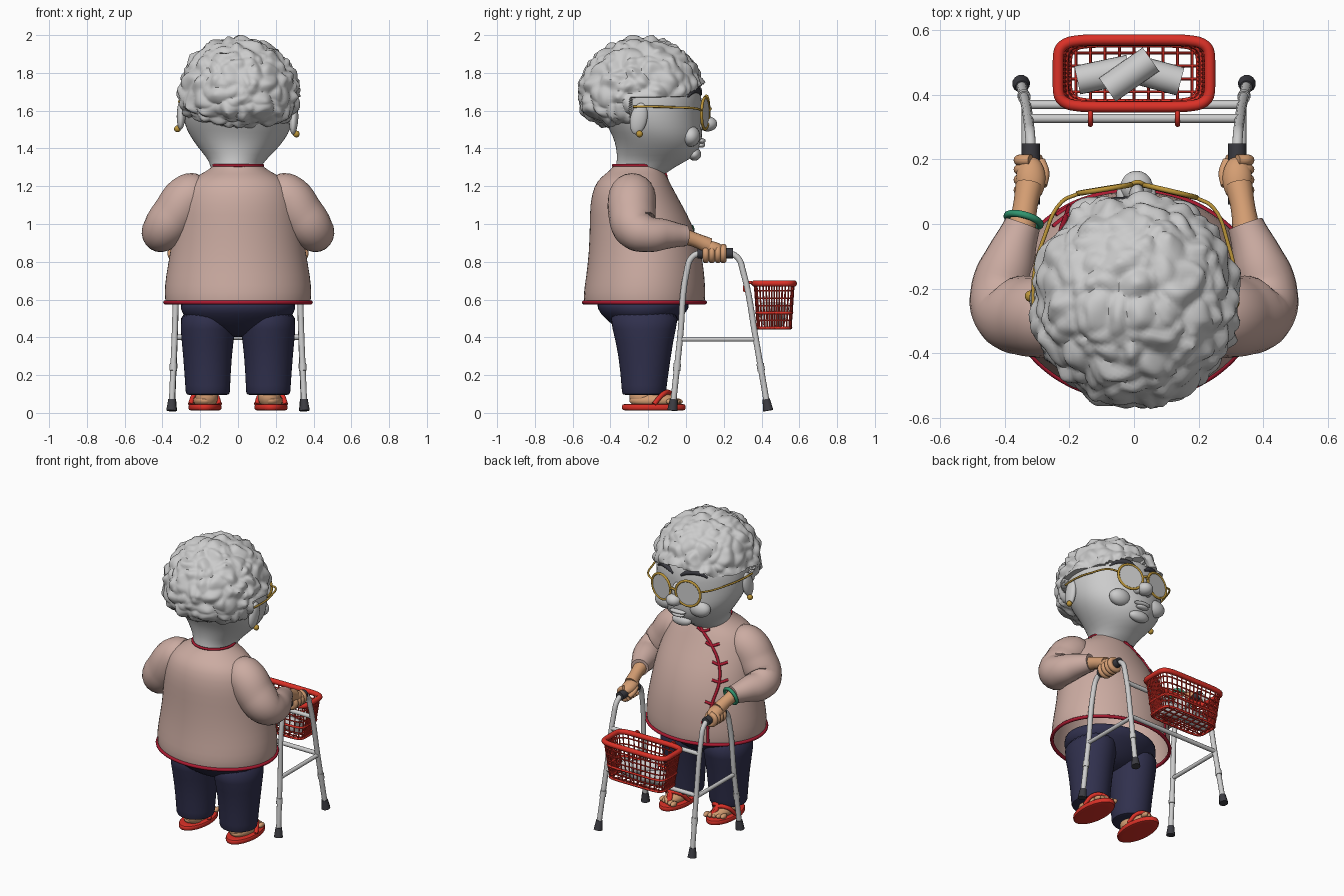
import bpy, bmesh
from math import sin, cos, pi, radians, sqrt
from mathutils import Vector, Matrix, noise
from mathutils.bvhtree import BVHTree

if "Cube" in bpy.data.objects:
    bpy.data.objects.remove(bpy.data.objects["Cube"])


def material(name, *rgb):
    m = bpy.data.materials.new(name)
    m.use_nodes = True
    m.diffuse_color = (*rgb, 1)
    m.node_tree.nodes["Principled BSDF"].inputs["Base Color"].default_value = (*rgb, 1)
    return m


GREY = material("light grey", .6, .6, .6)
SKIN = material("skin", .66, .34, .17)
PINK = material("dusty pink", .6, .41, .36)
CRIMSON = material("crimson trim", .4, .01, .03)
NAVY = material("navy cloth", .03, .03, .075)
RED = material("bright red", .7, .03, .02)
GOLD = material("gold", .5, .3, .04)
GREEN = material("jade green", .03, .3, .16)
DARK = material("dark rubber", .045, .045, .055)
BLUE = material("blue label", .05, .22, .55)


def add(name, me, *mats):
    """Link a mesh with its materials and smooth shading that keeps edges sharp."""
    me.materials.clear()
    for m in mats:
        me.materials.append(m)
    me.shade_smooth()
    me.set_sharp_from_angle(angle=radians(45))
    ob = bpy.data.objects.new(name, me)
    bpy.context.collection.objects.link(ob)
    return ob


def from_bm(name, bm, *mats):
    bmesh.ops.recalc_face_normals(bm, faces=bm.faces)
    me = bpy.data.meshes.new(name)
    bm.to_mesh(me)
    bm.free()
    return add(name, me, *mats)


def ball(name, loc, radii, mat, tilt=0):
    bm = bmesh.new()
    mx = Matrix.Translation(loc) @ Matrix.Rotation(tilt, 4, 'X') @ Matrix.Diagonal((*radii, 1))
    bmesh.ops.create_uvsphere(bm, u_segments=24, v_segments=16, radius=1, matrix=mx)
    return from_bm(name, bm, mat)


def ellipse(ring, n=32):
    z, cx, rx, back, front = ring
    return [Vector((cx + rx * cos(a), (back + front) / 2 + (front - back) / 2 * sin(a), z))
            for a in (2 * pi * i / n for i in range(n))]


def loft(name, rings, mat, cap=True):
    """Skin elliptical rings given as height, centre x, half width, back, front."""
    bm = bmesh.new()
    rows = [[bm.verts.new(p) for p in ellipse(r)] for r in rings]
    for a, b in zip(rows, rows[1:]):
        for i in range(len(a)):
            j = (i + 1) % len(a)
            bm.faces.new((a[i], a[j], b[j], b[i]))
    if cap:
        bm.faces.new(rows[0])
        bm.faces.new(rows[-1])
    ob = from_bm(name, bm, mat)
    ob.modifiers.new("smooth", 'SUBSURF').levels = 1
    ob.modifiers["smooth"].render_levels = 1
    return ob


def tube(name, paths, mat, r=.01, closed=False, curved=True, res=4):
    """Round tubes along paths; a fourth value on a point is its own radius."""
    cu = bpy.data.curves.new(name, 'CURVE')
    cu.dimensions, cu.bevel_depth, cu.bevel_resolution = '3D', 1, res
    cu.use_fill_caps, cu.resolution_u = True, 6
    for path in paths:
        sp = cu.splines.new('BEZIER' if curved else 'POLY')
        pts = sp.bezier_points if curved else sp.points
        pts.add(len(path) - 1)
        for q, p in zip(pts, path):
            q.co = p[:3] if curved else (*p[:3], 1)
            q.radius = p[3] if len(p) > 3 else r
        if curved:
            sp.radius_interpolation = 'CARDINAL'
            for q in pts:
                q.handle_left_type = q.handle_right_type = 'AUTO'
        sp.use_cyclic_u = closed
    tmp = bpy.data.objects.new(name + "_path", cu)
    bpy.context.collection.objects.link(tmp)
    dg = bpy.context.evaluated_depsgraph_get()
    me = bpy.data.meshes.new_from_object(tmp.evaluated_get(dg))
    bpy.data.objects.remove(tmp)
    return add(name, me, mat)


def ring_path(centre, radius, axis, n=16):
    rot = Vector(axis).to_track_quat('Z', 'Y')
    return [Vector(centre) + rot @ Vector((radius * cos(2 * pi * i / n), radius * sin(2 * pi * i / n), 0))
            for i in range(n)]


def front_of(ob):
    """Return a function that finds the point on the +y side of a surface."""
    tree = BVHTree.FromObject(ob, bpy.context.evaluated_depsgraph_get())
    return lambda x, z: tree.ray_cast(Vector((x, 2, z)), Vector((0, -1, 0)))[0]


# Jacket, trim and knotted fastenings
hem = (.585, 0, .385, -.54, .1)
jacket = loft("jacket", [hem, (.63, 0, .392, -.545, .105), (.72, 0, .385, -.53, .1),
                         (.85, 0, .36, -.515, .085), (1, 0, .34, -.51, .035), (1.1, 0, .32, -.51, -.02),
                         (1.2, 0, .285, -.49, -.075), (1.25, 0, .23, -.45, -.1),
                         (1.28, 0, .165, -.405, -.12), (1.31, 0, .13, -.385, -.125)], PINK, cap=False)
tube("hem_trim", [ellipse(hem)], CRIMSON, .011, closed=True)
tube("collar_trim", [ellipse((1.31, 0, .13, -.385, -.125))], CRIMSON, .008, closed=True)
bpy.context.view_layer.update()
on_jacket = front_of(jacket)
opening = [(0, 1.3), (-.05, 1.25), (-.13, 1.18), (-.2, 1.08), (-.225, .98), (-.21, .85), (-.2, .72), (-.2, .6)]
tube("jacket_opening", [[on_jacket(*p) for p in opening]], CRIMSON, .009)
tube("jacket_knots", [[on_jacket(x + d, z + abs(d) * .3) for d in (-.04, 0, .04)]
                      for x, z in opening[1:-1]], CRIMSON, .009)

# Trousers
loft("trouser_hips", [(.4, 0, .06, -.27, -.17), (.44, 0, .18, -.36, -.09), (.5, 0, .28, -.43, -.03),
                      (.55, 0, .31, -.475, .02), (.62, 0, .31, -.48, .03)], NAVY)
for side, s in (("right", 1), ("left", -1)):
    loft(side + "_trouser_leg", [(.095, s * .16, .09, -.31, -.13), (.095, s * .16, .117, -.34, -.105),
                                 (.12, s * .16, .118, -.34, -.105), (.3, s * .162, .128, -.355, -.08),
                                 (.45, s * .16, .147, -.39, -.055), (.56, s * .155, .15, -.42, -.02)], NAVY)
    # Foot and slipper
    x = s * .175
    loft(side + "_slipper_sole", [(.012, x, .07, -.32, -.02), (.014, x, .086, -.338, -.002),
                                  (.03, x, .089, -.342, 0), (.046, x, .086, -.338, -.002),
                                  (.048, x, .07, -.32, -.02)], RED)
    ball(side + "_foot", (x, -.17, .065), (.062, .13, .042), SKIN)
    ball(side + "_ankle", (s * .165, -.23, .085), (.06, .07, .06), SKIN)
    for i in range(5):
        ball(side + "_toe", (x + s * (i - 2) * .026, -.045 - .008 * i, .06), (.016, .028, .016), SKIN)
    tube(side + "_slipper_strap", [[(x + e * .078, -.17, .045), (x + e * .05, -.12, .1), (x, -.085, .105),
                                    (x - s * .02, -.045, .05)] for e in (1, -1)], RED, .013)

    # Sleeve, forearm and curled hand
    tube(side + "_sleeve", [[(s * .2, -.28, 1.15, .11), (s * .25, -.285, 1.145, .125), (s * .33, -.285, 1.05, .125),
                             (s * .39, -.265, .975, .115), (s * .41, -.21, .948, .098),
                             (s * .385, -.11, .945, .08), (s * .345, 0, .938, .056)]], PINK, res=8)
    tube(side + "_forearm", [[(s * .35, -.03, .94, .044), (s * .338, .05, .915, .038),
                              (s * .325, .12, .885, .042)]], SKIN)
    ball(side + "_hand", (s * .32, .14, .872), (.046, .072, .036), SKIN, radians(-14))
    tube(side + "_fingers", [[(s * .32 + s * .036 * cos(a), y, .845 + .036 * sin(a))
                              for a in (pi * .5, pi * .15, -pi * .2, -pi * .55, -pi * .8)]
                             for y in (.105, .137, .169, .198)], SKIN, .017)
    tube(side + "_thumb", [[(s * .285, .12, .87), (s * .278, .16, .85), (s * .29, .195, .83)]], SKIN, .016)

    # Walker side frame
    front_foot, rear_foot = Vector((s * .35, .435, .012)), Vector((s * .352, -.072, .012))
    front_knee, rear_knee = Vector((s * .335, .37, .39)), Vector((s * .336, -.032, .39))
    tube(side + "_walker_frame", [[rear_foot.lerp(rear_knee, .1), rear_foot.lerp(rear_knee, .6), rear_knee,
                                   (s * .325, .004, .75), (s * .322, .028, .82), (s * .32, .07, .845),
                                   (s * .32, .23, .845), (s * .322, .275, .82), (s * .325, .302, .75),
                                   front_knee, front_foot.lerp(front_knee, .6),
                                   front_foot.lerp(front_knee, .1)]], GREY, .016)
    for foot, knee in ((front_foot, front_knee), (rear_foot, rear_knee)):
        tube(side + "_walker_tip", [[(*foot, .028), (*foot.lerp(knee, .16), .02)]], DARK, curved=False)
        tube(side + "_walker_joint", [[foot.lerp(knee, .56), foot.lerp(knee, .66)]], GREY, .02, curved=False)
    tube(side + "_walker_rung", [[front_knee, rear_knee]], GREY, .013, curved=False)
    tube(side + "_walker_grip", [[(s * .32, .06, .845), (s * .32, .25, .845)]], DARK, .028, curved=False)

tube("bracelet", [ring_path((-.342, .012, .935), .053, (.25, .9, -.3))], GREEN, .011, closed=True)
tube("walker_crossbars", [[(-.33, y, z), (.33, y, z)] for y, z in ((.327, .66), (.37, .4))],
     GREY, .014, curved=False)


# Wire basket
def basket_ring(t, n=48):
    """Rounded rectangle at relative height t."""
    hx, hy, z = .2 + .035 * t, .088 + .016 * t, .45 + .235 * t
    pts = []
    for i in range(n):
        a = 2 * pi * i / n
        k = (abs(cos(a)) ** 6 + abs(sin(a)) ** 6) ** (-1 / 6)
        pts.append(Vector((hx * k * cos(a), .467 + hy * k * sin(a), z)))
    return pts


tube("basket_rim", [basket_ring(1)], RED, .017, closed=True)
tube("basket_bands", [basket_ring(t) for t in (0, .34)], RED, .008, closed=True, res=2)
tube("basket_hoops", [basket_ring(t) for t in (.17, .5, .67, .84)], RED, .0045, closed=True, res=1)
low, high = basket_ring(0), basket_ring(1)
tube("basket_uprights", list(zip(low, high)), RED, .0045, curved=False, res=1)
tube("basket_floor", [[(x * .045, .38, .45), (x * .045, .555, .45)] for x in range(-4, 5)]
     + [[(-.2, y, .45), (.2, y, .45)] for y in (.41, .45, .49, .53)], RED, .0045, curved=False, res=1)
tube("basket_hooks", [[(x, .36, .685), (x, .33, .69), (x, .31, .67), (x, .312, .64)] for x in (-.135, .135)],
     RED, .008)

# Cans with a coloured label band
for x, z, turn in ((-.095, .495, 12), (.065, .495, -15), (-.015, .54, 35)):
    bm = bmesh.new()
    bmesh.ops.create_cone(bm, cap_ends=True, segments=24, radius1=.045, radius2=.045, depth=.165)
    for cut in (-.04, .04):
        bmesh.ops.bisect_plane(bm, geom=bm.verts[:] + bm.edges[:] + bm.faces[:],
                               plane_co=(0, 0, cut), plane_no=(0, 0, 1))
    for f in bm.faces:
        f.material_index = int(abs(f.calc_center_median().z) < .04)
    bm.transform(Matrix.Translation((x, .463, z)) @ Matrix.Rotation(radians(turn), 4, 'Z')
                 @ Matrix.Rotation(pi / 2, 4, 'Y'))
    from_bm("can", bm, GREY, BLUE)

# Head and face
head = loft("head", [(1.24, 0, .125, -.375, -.13), (1.3, 0, .13, -.375, -.07), (1.34, 0, .152, -.365, .025),
                     (1.4, 0, .21, -.37, .075), (1.46, 0, .255, -.385, .088), (1.52, 0, .285, -.42, .085),
                     (1.6, 0, .3, -.46, .08), (1.7, 0, .3, -.48, .09), (1.8, 0, .26, -.44, .04),
                     (1.88, 0, .18, -.38, -.06)], GREY)
bpy.context.view_layer.update()
on_face = front_of(head)
parts = [ball("nose", (0, .115, 1.53), (.05, .05, .04), GREY),
         ball("nose_bridge", (0, .085, 1.575), (.025, .04, .06), GREY),
         ball("upper_lip", (0, .082, 1.44), (.06, .022, .014), GREY),
         ball("lower_lip", (0, .08, 1.418), (.045, .022, .014), GREY),
         ball("chin", (0, .045, 1.37), (.07, .035, .035), GREY)]
for side, s in (("right", 1), ("left", -1)):
    parts += [ball(side + "_cheek", (s * .13, .03, 1.47), (.075, .05, .055), GREY),
              ball(side + "_nostril", (s * .04, .09, 1.52), (.022, .03, .02), GREY),
              ball(side + "_ear", (s * .298, -.24, 1.57), (.024, .045, .085), GREY, radians(-12)),
              ball(side + "_earring", (s * .315, -.235, 1.49), (.018, .018, .018), GOLD)]
    arch = ((.03, 1.685, .007), (.08, 1.71, .016), (.14, 1.71, .015), (.19, 1.68, .005))
    parts.append(tube(side + "_eyebrow", [[(*on_face(s * x, z), r) for x, z, r in arch]], DARK))
    # Round spectacles
    lens, facing = Vector((s * .102, .105, 1.59)), Vector((s * .2, 1, 0)).normalized()
    parts += [tube(side + "_rim", [ring_path(lens, .083, facing)], GOLD, .008, closed=True),
              tube(side + "_lens", [[lens - facing * .003, lens + facing * .003]], GREY, .083, curved=False, res=8),
              tube(side + "_temple", [[(s * .183, .088, 1.61), (s * .235, .06, 1.622), (s * .285, -.05, 1.63),
                                       (s * .312, -.16, 1.635), (s * .312, -.27, 1.635)]], GOLD, .006)]
parts.append(tube("glasses_bridge", [[(-.022, .122, 1.6), (0, .13, 1.61), (.022, .122, 1.6)]], GOLD, .007))

# Curly hair, tucked inside the head below the hairline
bm = bmesh.new()
bmesh.ops.create_icosphere(bm, subdivisions=6, radius=1)
core = Vector((0, -.235, 1.675))
for v in bm.verts:
    d = v.co.normalized()
    spread = 1 if d.z > 0 else 1 / sqrt(max(.05, sqrt(d.x ** 2 + d.y ** 2)))
    p = Vector((d.x * .318 * spread, d.y * .332 * spread, d.z * (.308 if d.z > 0 else .16))) + core
    q = p * 13 + noise.noise_vector(p * 9) * .7
    p += d * .045 * (.62 - noise.voronoi(q)[0][0])
    if p.y > -.28 and p.z < 1.68 + .6 * max(0, p.y):
        p = core + (p - core) * .75
    v.co = p
parts.append(from_bm("curly_hair", bm, GREY))

# Slight tilt of the face and glasses
pivot = Matrix.Translation((0, -.23, 1.62))
tilt = pivot @ Matrix.Rotation(radians(-2), 4, 'Z') @ Matrix.Rotation(radians(2.5), 4, 'Y') @ pivot.inverted()
for ob in parts + [head]:
    ob.data.transform(tilt)
